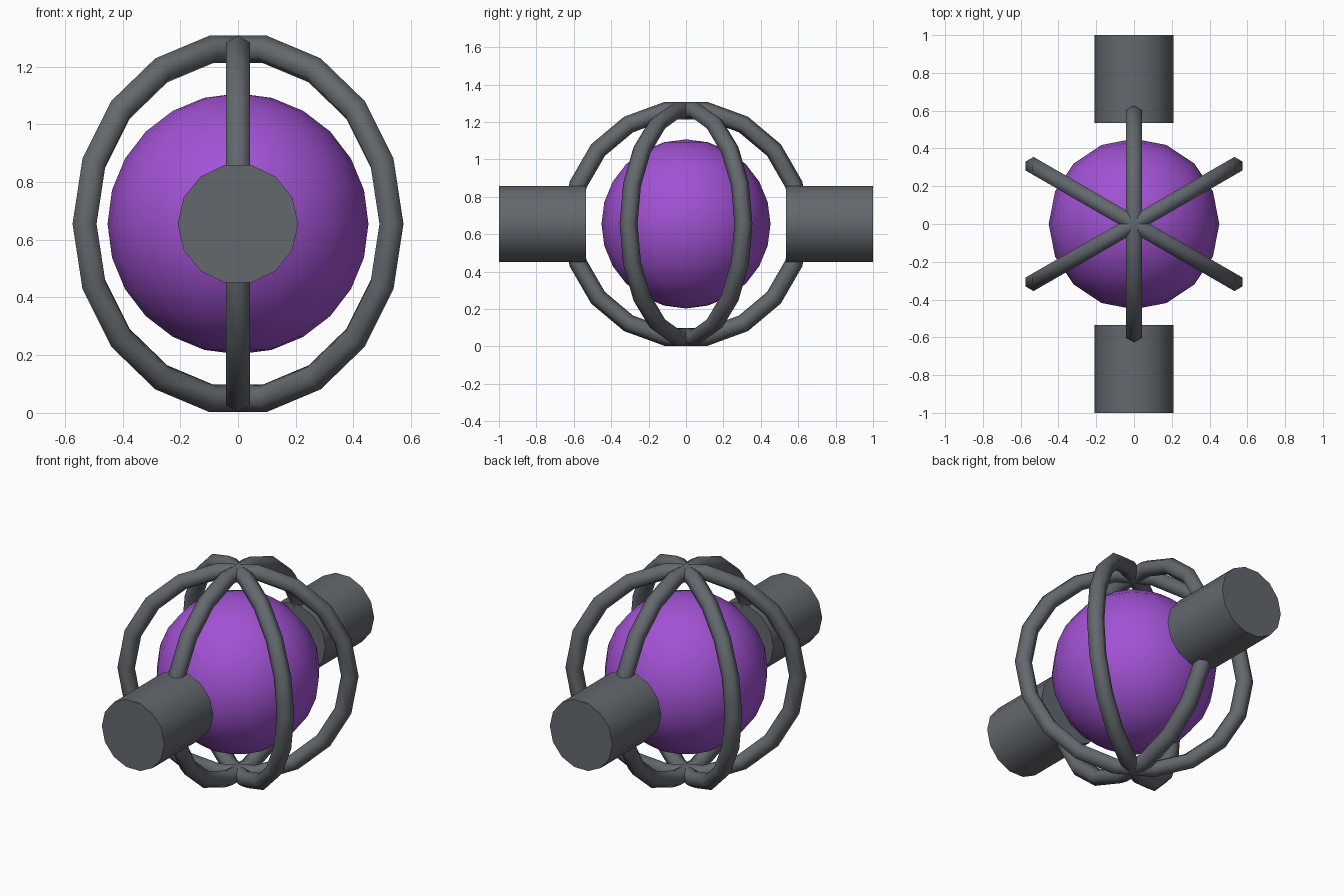
import bpy
import math

if "Cube" in bpy.data.objects:
    bpy.data.objects.remove(bpy.data.objects["Cube"])

CZ = 0.655  # height of the centre


def material(name, rgb):
    m = bpy.data.materials.new(name)
    m.diffuse_color = (*rgb, 1.0)
    m.use_nodes = True
    m.node_tree.nodes["Principled BSDF"].inputs["Base Color"].default_value = m.diffuse_color
    return m


grey = material("dark_grey_metal", (0.125, 0.14, 0.155))
purple = material("purple_core", (0.36, 0.085, 0.66))


def finish(name, mat, angle):
    ob = bpy.context.object
    ob.name = name
    ob.data.materials.append(mat)
    bpy.ops.object.transform_apply(location=False, rotation=True, scale=True)
    bpy.ops.object.shade_smooth_by_angle(angle=math.radians(angle))
    return ob


# glowing ball in the middle
bpy.ops.mesh.primitive_uv_sphere_add(segments=16, ring_count=12, radius=0.452,
                                     location=(0, 0, CZ))
finish("core_ball", purple, 60)

# three upright cage rings crossing at the poles
for i, deg in enumerate((30, 90, 150)):
    bpy.ops.mesh.primitive_torus_add(major_segments=18, minor_segments=6,
                                     major_radius=0.614, minor_radius=0.048,
                                     location=(0, 0, CZ),
                                     rotation=(math.pi / 2, 0, math.radians(deg)))
    finish(f"cage_ring_{i + 1}", grey, 70)

# front and back axle drums
for name, side in (("front_drum", -1), ("back_drum", 1)):
    bpy.ops.mesh.primitive_cylinder_add(vertices=14, radius=0.209, depth=0.465,
                                        location=(0, side * 0.7675, CZ),
                                        rotation=(math.pi / 2, math.pi / 2, 0))
    finish(name, grey, 40)
